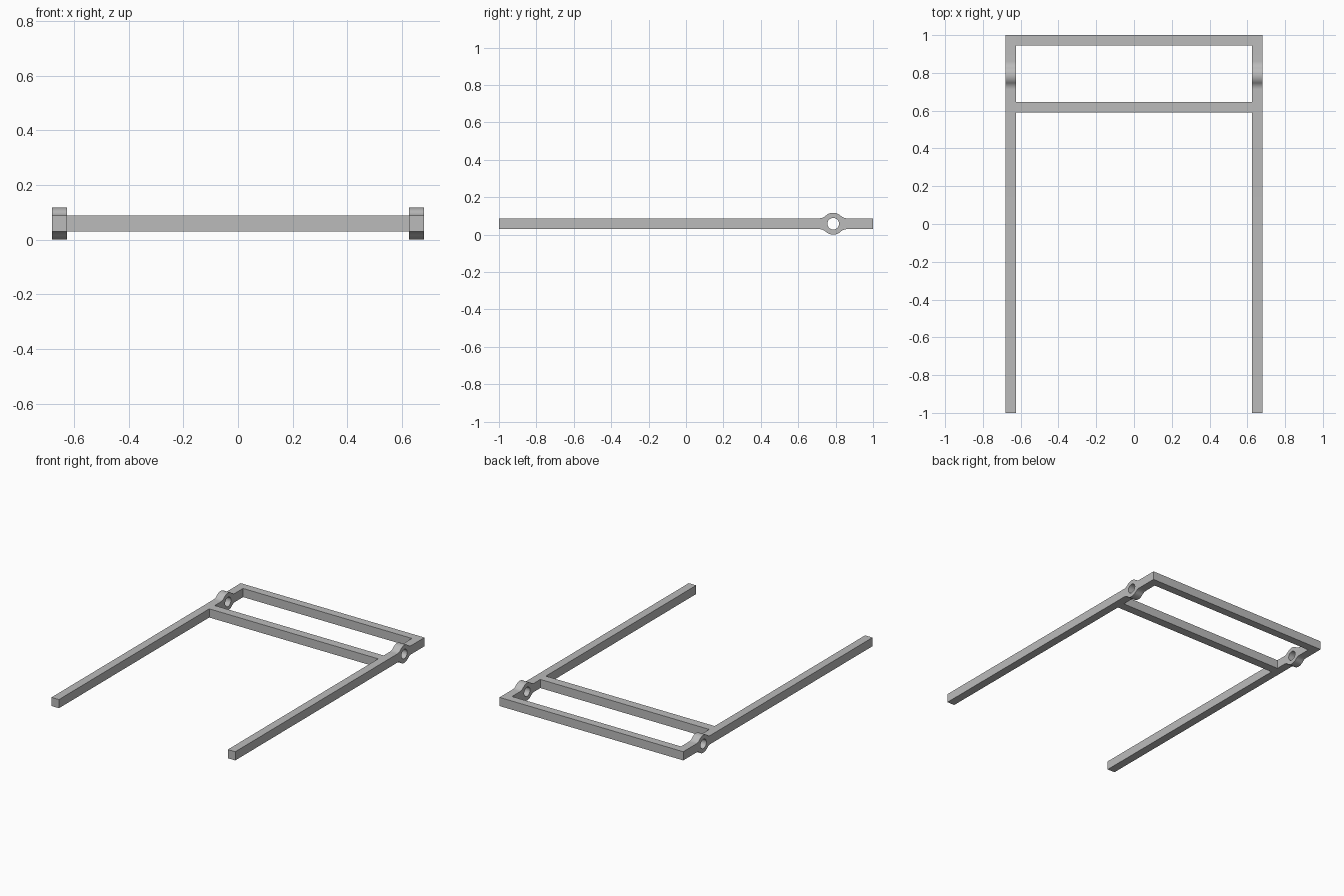
import bpy
from math import sqrt, atan2, cos, sin, pi

cube = bpy.data.objects.get("Cube")
if cube:
    bpy.data.objects.remove(cube, do_unlink=True)

grey = bpy.data.materials.new("plain grey")
grey.use_nodes = True
colour = (0.5, 0.5, 0.5, 1)
grey.diffuse_color = colour
grey.node_tree.nodes["Principled BSDF"].inputs["Base Color"].default_value = colour

OUTER, INNER = 0.68, 0.625        # side rail faces in x
MID, HALF = 0.0585, 0.029         # bar centre height and half thickness
EYE_Y, RING, HOLE, FILLET = 0.787, 0.0585, 0.031, 0.05


def arc(cy, cz, r, start, end, n):
    return [(cy + r * cos(start + (end - start) * i / n),
             cz + r * sin(start + (end - start) * i / n)) for i in range(n + 1)]


def rail_outline():
    # Bar with a round eye blended in by concave fillets, mirrored top to bottom
    rise = HALF + FILLET
    reach = sqrt((RING + FILLET) ** 2 - rise ** 2)
    touch = atan2(rise, reach)
    top = [(1, HALF)]
    top += arc(EYE_Y + reach, rise, FILLET, -pi / 2, touch - pi, 8)
    top += arc(EYE_Y, 0, RING, touch, pi - touch, 20)
    top += arc(EYE_Y - reach, rise, FILLET, -touch, -pi / 2, 8)
    top += [(-1, HALF)]
    return top + [(y, -z) for y, z in reversed(top)]


def add_loop(curve, points):
    spline = curve.splines.new("POLY")
    spline.points.add(len(points) - 1)
    for p, (y, z) in zip(spline.points, points):
        p.co = (y, z, 0, 1)
    spline.use_cyclic_u = True


def side_rail(name, side):
    curve = bpy.data.curves.new(name, "CURVE")
    curve.dimensions = "2D"
    curve.fill_mode = "BOTH"
    curve.extrude = (OUTER - INNER) / 2
    add_loop(curve, rail_outline())
    add_loop(curve, arc(EYE_Y, 0, HOLE, 0, 2 * pi, 32)[:-1])
    obj = bpy.data.objects.new(name, curve)
    bpy.context.collection.objects.link(obj)
    # Stand the flat profile up so its plane becomes y-z
    obj.rotation_euler = (pi / 2, 0, pi / 2)
    obj.location = (side * (OUTER + INNER) / 2, 0, MID)
    bpy.ops.object.select_all(action="DESELECT")
    obj.select_set(True)
    bpy.context.view_layer.objects.active = obj
    bpy.ops.object.convert(target="MESH")
    finish(bpy.context.object)


def cross_bar(name, y0, y1):
    bpy.ops.mesh.primitive_cube_add(size=1, location=(0, (y0 + y1) / 2, MID))
    obj = bpy.context.object
    obj.name = name
    obj.scale = (2 * INNER, y1 - y0, 2 * HALF)
    bpy.ops.object.transform_apply(location=False, rotation=False, scale=True)
    finish(obj)


def finish(obj):
    obj.data.materials.clear()
    obj.data.materials.append(grey)
    bpy.ops.object.shade_smooth_by_angle(angle=pi / 6)


side_rail("left_side_rail", 1)
side_rail("right_side_rail", -1)
cross_bar("back_cross_bar", 0.946, 1.0)
cross_bar("middle_cross_bar", 0.589, 0.647)
